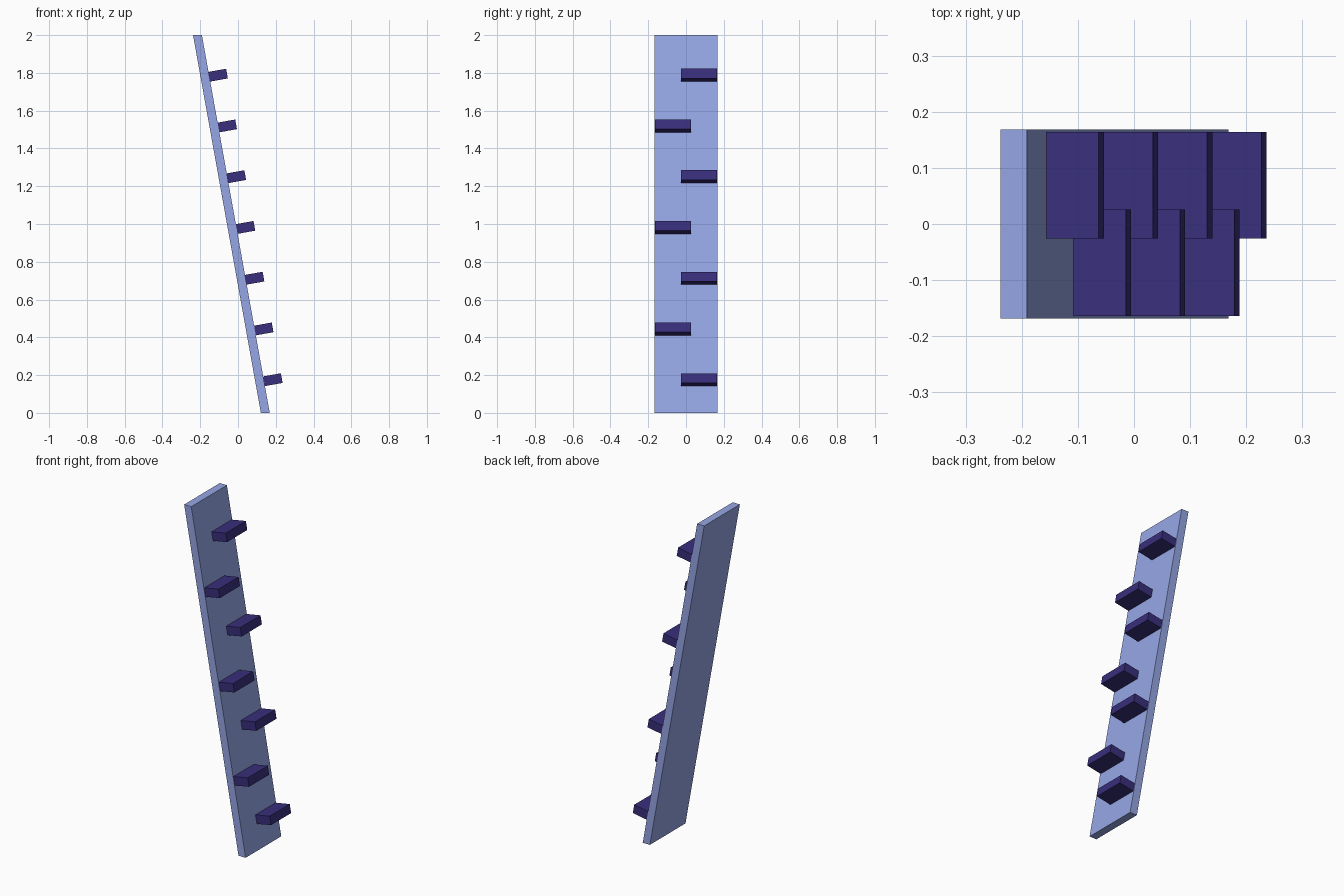
import bpy, bmesh, math
from mathutils import Matrix

if "Cube" in bpy.data.objects:
    bpy.data.objects.remove(bpy.data.objects["Cube"])


def material(name, rgb):
    m = bpy.data.materials.new(name)
    m.diffuse_color = (*rgb, 1)
    m.use_nodes = True
    m.node_tree.nodes["Principled BSDF"].inputs["Base Color"].default_value = m.diffuse_color
    return m


def prism(name, profile, y0, y1, mat):
    """Extrude an x-z profile from y0 to y1."""
    bm = bmesh.new()
    face = bm.faces.new([bm.verts.new((x, y0, z)) for x, z in profile])
    ext = bmesh.ops.extrude_face_region(bm, geom=[face])
    verts = [v for v in ext["geom"] if isinstance(v, bmesh.types.BMVert)]
    bmesh.ops.translate(bm, verts=verts, vec=(0, y1 - y0, 0))
    bmesh.ops.recalc_face_normals(bm, faces=bm.faces)
    me = bpy.data.meshes.new(name)
    bm.to_mesh(me)
    bm.free()
    me.materials.append(mat)
    ob = bpy.data.objects.new(name, me)
    bpy.context.collection.objects.link(ob)
    return ob


board_mat = material("board_blue", (0.30, 0.38, 0.78))
step_mat = material("step_indigo", (0.04, 0.028, 0.2))

# Leaning board with level top and bottom cuts
prism("leaning_board",
      [(0.121, 0), (0.168, 0), (-0.191, 2), (-0.238, 2)],
      -0.168, 0.168, board_mat)

# Seven staggered steps, square to the board
tilt = math.radians(10.15)
length, thick = 0.095, 0.052
for i in range(7):
    cx = -0.105 + 0.0483 * i
    cz = 1.788 - 0.2687 * i
    rot = Matrix.Rotation(tilt, 2)
    corners = [(-1, -1), (1, -1), (1, 1), (-1, 1)]
    profile = []
    for a, b in corners:
        u, w = a * length / 2, b * thick / 2
        profile.append((cx + u * math.cos(tilt) - w * math.sin(tilt),
                        cz + u * math.sin(tilt) + w * math.cos(tilt)))
    y0, y1 = (-0.026, 0.164) if i % 2 == 0 else (-0.164, 0.026)
    prism(f"step_{i + 1}", profile, y0, y1, step_mat)
